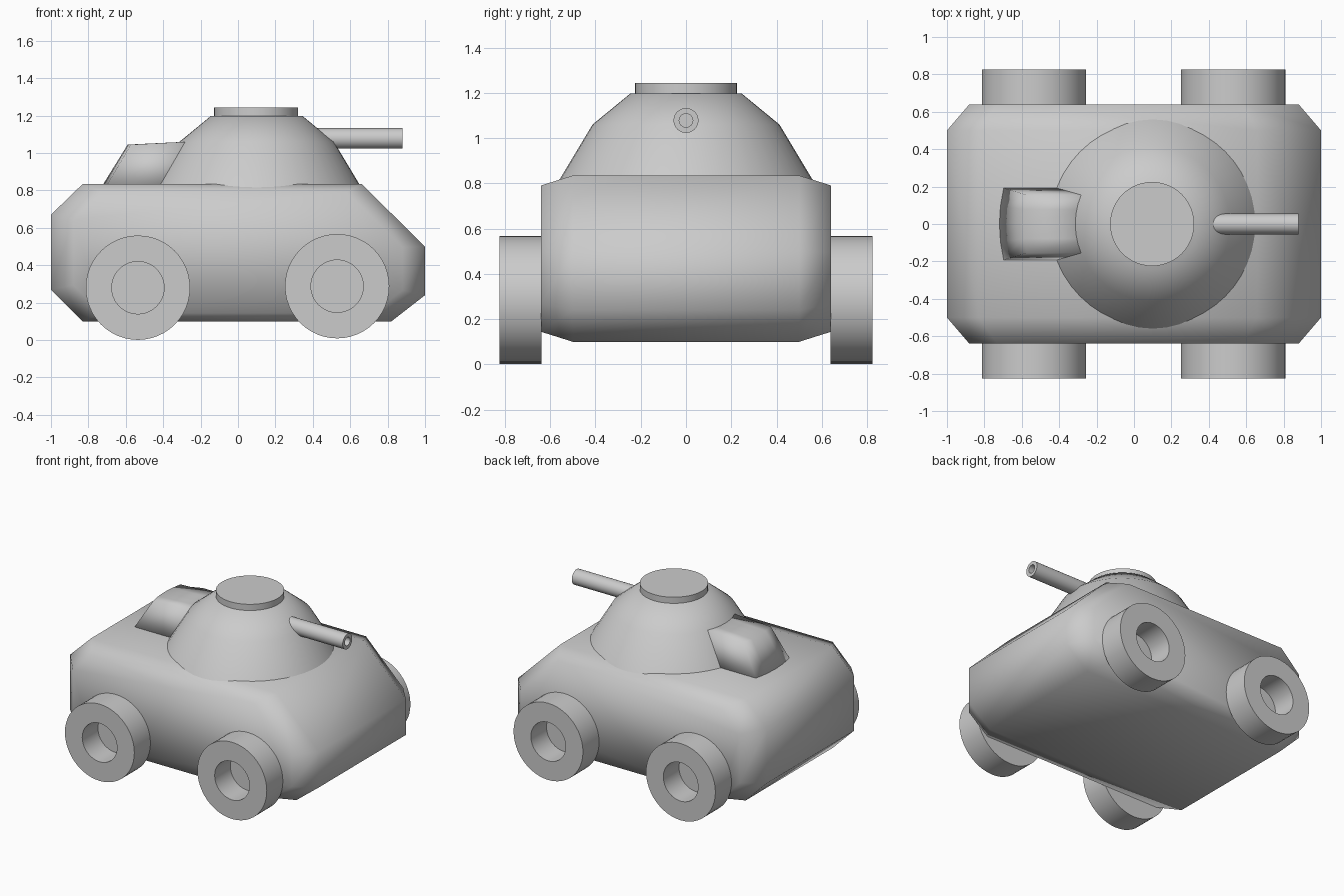
import bpy, bmesh
from math import sin, cos, pi, radians, asin
from mathutils import Vector, Matrix

if "Cube" in bpy.data.objects:
    bpy.data.objects.remove(bpy.data.objects["Cube"])


def make_object(name, bm, angle=None):
    """Finish a bmesh; angle=None means smooth everywhere."""
    bmesh.ops.recalc_face_normals(bm, faces=bm.faces)
    mesh = bpy.data.meshes.new(name)
    bm.to_mesh(mesh)
    bm.free()
    ob = bpy.data.objects.new(name, mesh)
    bpy.context.collection.objects.link(ob)
    bpy.ops.object.select_all(action='DESELECT')
    ob.select_set(True)
    bpy.context.view_layer.objects.active = ob
    if angle is None:
        bpy.ops.object.shade_smooth()
    else:
        bpy.ops.object.shade_smooth_by_angle(angle=radians(angle))
    return ob


def loft(bm, rings, caps=True):
    """Skin a list of equal-length closed rings of points."""
    vs = [[bm.verts.new(p) for p in ring] for ring in rings]
    n = len(vs[0])
    for a, b in zip(vs, vs[1:]):
        for i in range(n):
            j = (i + 1) % n
            bm.faces.new((a[i], a[j], b[j], b[i]))
    if caps:
        bm.faces.new(vs[0])
        bm.faces.new(vs[-1])


def lathe(name, profile, centre, axis='Z', n=48, angle=35):
    """Revolve (radius, height) points, capping both ends."""
    rot = {'Z': Matrix(), 'X': Matrix.Rotation(pi / 2, 4, 'Y'),
           '-Y': Matrix.Rotation(pi / 2, 4, 'X')}[axis]
    m = Matrix.Translation(centre) @ rot
    rings = [[m @ Vector((r * cos(2 * pi * i / n), r * sin(2 * pi * i / n), h))
              for i in range(n)] for r, h in profile]
    bm = bmesh.new()
    loft(bm, rings)
    return make_object(name, bm, angle)


# Hull: side profile lofted across y, shrunk at the outer flanks
side = [(-1, 0.27), (-0.83, 0.10), (0.82, 0.10), (1, 0.24),
        (1, 0.50), (0.66, 0.835), (-0.83, 0.835), (-1, 0.67)]
mid = 0.4675
bm = bmesh.new()
loft(bm, [[(x * s, y, mid + (z - mid) * s) for x, z in side]
          for y, s in ((-0.64, 0.88), (-0.5, 1), (0.5, 1), (0.64, 0.88))])
make_object("hull", bm)

# Wheels: thick rings with a deep hub recess, mirrored to the far side
for name, x, z in (("rear_wheels", -0.535, 0.28), ("front_wheels", 0.53, 0.288)):
    wheel = lathe(name, [(0.279, 0.638), (0.279, 0.825), (0.14, 0.825), (0.14, 0.645)],
                  (x, 0, z), '-Y')
    mirror = wheel.modifiers.new("mirror", 'MIRROR')
    mirror.use_axis = (False, True, False)

# Turret dome and hatch
lathe("turret", [(0.572, 0.795), (0.413, 1.06), (0.245, 1.198)], (0.1, 0, 0), angle=40)
lathe("hatch", [(0.225, 1.18), (0.225, 1.243)], (0.097, 0, 0))

# Gun barrel with a bored muzzle
lathe("gun_barrel", [(0.055, 0.3), (0.055, 0.88), (0.03, 0.88), (0.03, 0.7)],
      (0, 0, 1.078), 'X', n=32)


# Turret bustle: arc-shaped box behind the dome, narrowing upwards
def bustle_section(t):
    def back(radius, y):
        return 0.1 - radius * cos(asin(y / radius))
    low, high = 0.196 * t, 0.155 * t
    return [(back(0.835, low), low, 0.81), (back(0.69, high), high, 1.045),
            (-0.22, high, 1.063), (-0.22, low, 0.81)]


bm = bmesh.new()
loft(bm, [bustle_section(t) for t in (-1, -0.5, 0, 0.5, 1)])
make_object("turret_bustle", bm)
